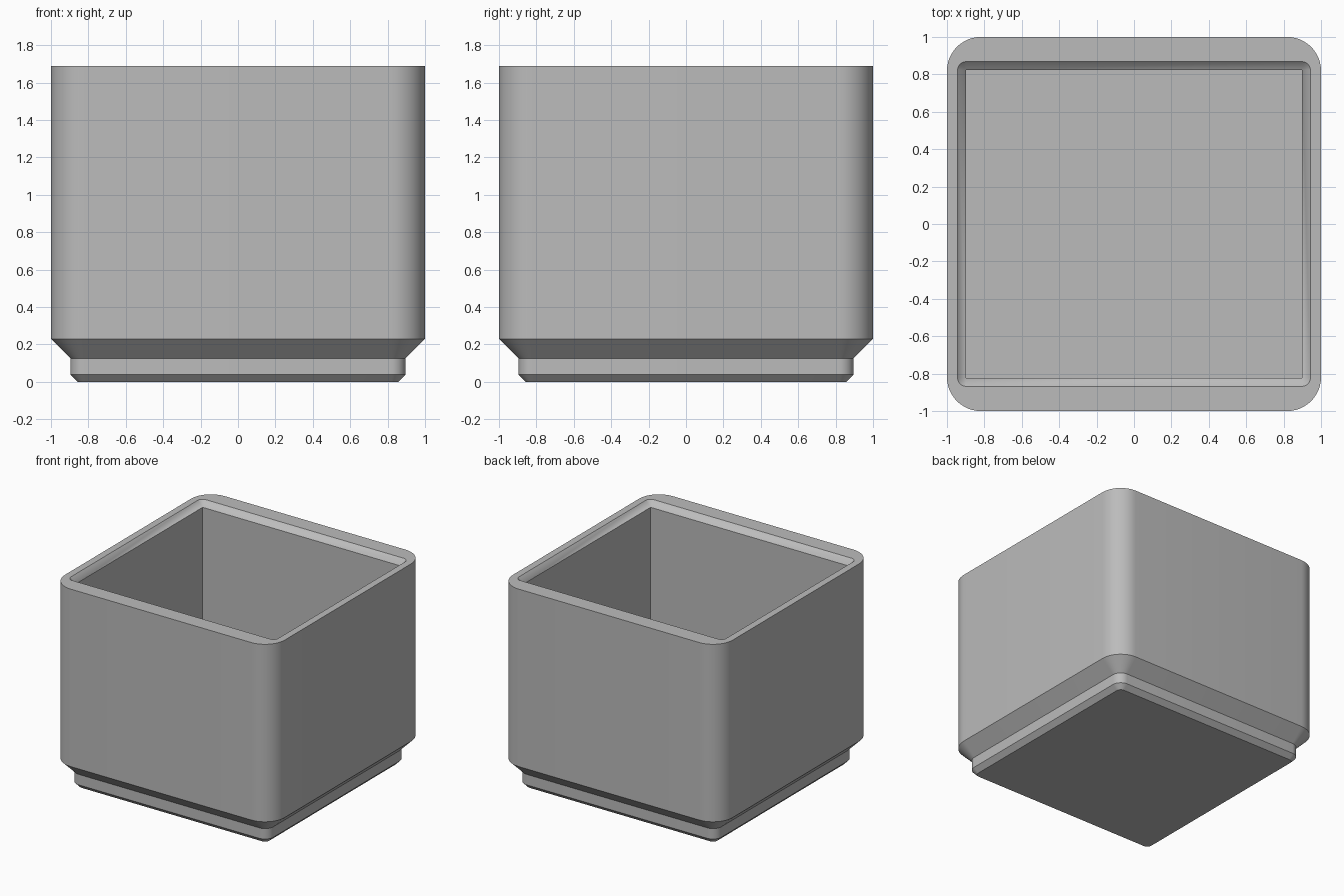
import bpy, bmesh, math

cube = bpy.data.objects.get("Cube")
if cube:
    bpy.data.objects.remove(cube, do_unlink=True)

ARC = 12  # segments per rounded corner

grey = bpy.data.materials.new("plain grey")
grey.use_nodes = True
colour = (0.5, 0.5, 0.5, 1)
grey.diffuse_color = colour
grey.node_tree.nodes["Principled BSDF"].inputs["Base Color"].default_value = colour


def ring(bm, hx, hy, radius, z):
    """Rounded rectangle of vertices, counter-clockwise."""
    verts = []
    for quarter, (sx, sy) in enumerate([(1, 1), (-1, 1), (-1, -1), (1, -1)]):
        for i in range(ARC + 1):
            a = (quarter + i / ARC) * math.pi / 2
            verts.append(bm.verts.new((sx * (hx - radius) + radius * math.cos(a),
                                       sy * (hy - radius) + radius * math.sin(a), z)))
    return verts


# (half width, half depth, corner radius, height): up the outside, down the inside
sections = [
    (0.858, 0.858, 0.039, 0),       # foot
    (0.896, 0.896, 0.077, 0.039),
    (0.896, 0.896, 0.077, 0.125),
    (1, 1, 0.181, 0.229),           # body
    (1, 1, 0.181, 1.687),
    (0.943, 0.868, 0.045, 1.687),   # rim opening
    (0.898, 0.823, 0, 1.642),       # pocket
    (0.898, 0.823, 0, 0.337),
]

bm = bmesh.new()
rings = [ring(bm, *s) for s in sections]
for low, high in zip(rings, rings[1:]):
    for i in range(len(low)):
        j = (i + 1) % len(low)
        bm.faces.new((low[i], low[j], high[j], high[i]))
bm.faces.new(reversed(rings[0]))   # underside
bm.faces.new(rings[-1])            # pocket floor
bmesh.ops.remove_doubles(bm, verts=bm.verts, dist=0.0001)
bmesh.ops.recalc_face_normals(bm, faces=bm.faces)

mesh = bpy.data.meshes.new("storage_bin")
bm.to_mesh(mesh)
bm.free()
mesh.materials.append(grey)
storage_bin = bpy.data.objects.new("storage_bin", mesh)
bpy.context.collection.objects.link(storage_bin)

bpy.ops.object.select_all(action="DESELECT")
storage_bin.select_set(True)
bpy.context.view_layer.objects.active = storage_bin
bpy.ops.object.shade_smooth_by_angle(angle=math.radians(30))
